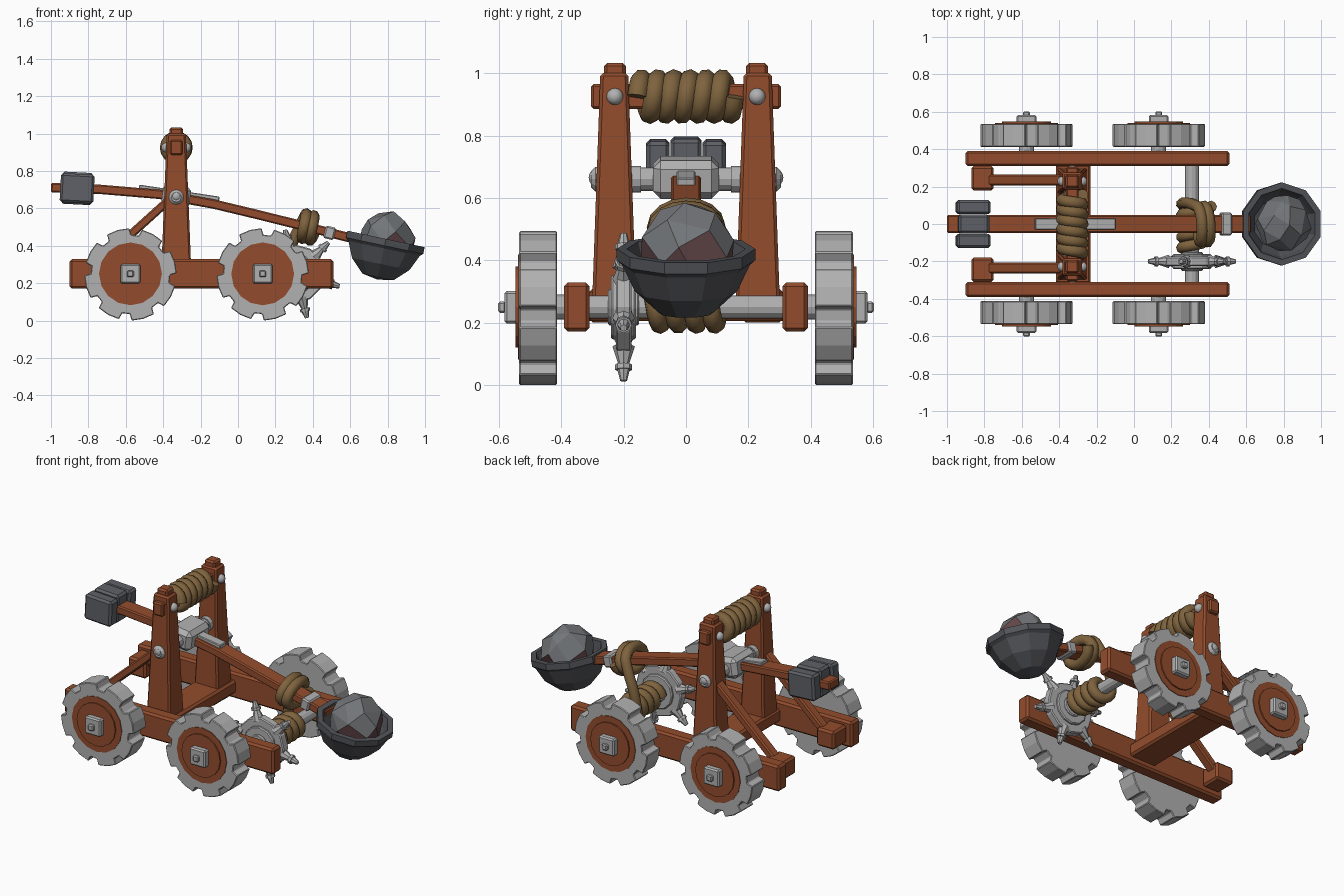
import bpy, bmesh, math, random
from mathutils import Vector, Matrix

if "Cube" in bpy.data.objects:
    bpy.data.objects.remove(bpy.data.objects["Cube"])

def mat(name, r, g, b):
    m = bpy.data.materials.new(name)
    m.diffuse_color = (r, g, b, 1)
    m.use_nodes = True
    m.node_tree.nodes["Principled BSDF"].inputs["Base Color"].default_value = m.diffuse_color
    return m

WOOD = mat("red brown wood", 0.29, 0.073, 0.026)
STEEL = mat("light grey metal", 0.44, 0.44, 0.44)
IRON = mat("dark iron", 0.115, 0.12, 0.135)
BOWL = mat("bowl iron", 0.085, 0.088, 0.097)
STONE = mat("grey stone", 0.17, 0.18, 0.19)
MAUVE = mat("mauve stone", 0.13, 0.065, 0.07)
ROPE = mat("tan rope", 0.21, 0.125, 0.048)

def finish(name, bm, material, bevel=0):
    bmesh.ops.recalc_face_normals(bm, faces=bm.faces)
    me = bpy.data.meshes.new(name)
    bm.to_mesh(me)
    bm.free()
    me.materials.append(material)
    ob = bpy.data.objects.new(name, me)
    bpy.context.collection.objects.link(ob)
    if bevel:
        mod = ob.modifiers.new("bevel", 'BEVEL')
        mod.width, mod.segments = bevel, 1
    return ob

def box(name, c, size, material, bevel=0.012, tilt=0, top=(1, 1)):
    """Box with optional taper at the top and tilt about the y axis (positive = down towards +x)."""
    bm = bmesh.new()
    bmesh.ops.create_cube(bm, size=1)
    for v in bm.verts:
        if v.co.z > 0:
            v.co.x *= top[0]
            v.co.y *= top[1]
        v.co = Vector([a * b for a, b in zip(v.co, size)])
    bm.transform(Matrix.Translation(c) @ Matrix.Rotation(math.radians(tilt), 4, 'Y'))
    return finish(name, bm, material, bevel)

def rods(name, segs, material, n=12, bevel=0):
    """Tapered cylinders, each (start, end, start radius, end radius), in one object."""
    bm = bmesh.new()
    for p, q, r0, r1 in segs:
        p, q = Vector(p), Vector(q)
        d = q - p
        bmesh.ops.create_cone(bm, cap_ends=True, segments=n, radius1=r0, radius2=r1, depth=d.length,
                              matrix=Matrix.Translation((p + q) / 2) @ d.to_track_quat('Z', 'Y').to_matrix().to_4x4())
    return finish(name, bm, material, bevel)

def ball(name, c, r):
    bm = bmesh.new()
    bmesh.ops.create_uvsphere(bm, u_segments=12, v_segments=8, radius=r, matrix=Matrix.Translation(c))
    ob = finish(name, bm, STEEL)
    ob.data.shade_smooth()

def rope(name, pts, r):
    cu = bpy.data.curves.new(name, 'CURVE')
    cu.dimensions = '3D'
    cu.bevel_depth, cu.bevel_resolution, cu.use_fill_caps = r, 2, True
    sp = cu.splines.new('POLY')
    sp.points.add(len(pts) - 1)
    for p, co in zip(sp.points, pts):
        p.co = (*co, 1)
    tmp = bpy.data.objects.new(name, cu)
    bpy.context.collection.objects.link(tmp)
    bpy.context.view_layer.update()
    me = bpy.data.meshes.new_from_object(tmp.evaluated_get(bpy.context.evaluated_depsgraph_get()))
    bpy.data.objects.remove(tmp)
    me.materials.clear()
    me.materials.append(ROPE)
    me.shade_smooth()
    bpy.context.collection.objects.link(bpy.data.objects.new(name, me))

def wheel(x, s):
    """Toothed rim, wooden disc, hub bolt and stub axle."""
    bm = bmesh.new()
    ring = []
    for k in range(8):
        for da, r in ((-17, .212), (-14.5, .247), (0, .247), (14.5, .247), (17, .212)):
            a = math.radians(-74 + 45 * k + da)
            ring.append(bm.verts.new((x + r * math.cos(a), s * .413, .247 + r * math.sin(a))))
    f = bm.faces.new(ring)
    ext = bmesh.ops.extrude_face_region(bm, geom=[f])['geom']
    bmesh.ops.translate(bm, verts=[v for v in ext if isinstance(v, bmesh.types.BMVert)], vec=(0, s * .122, 0))
    finish("wheel_rim", bm, STEEL, 0.004)
    P = lambda y: (x, s * y, .25)
    rods("wheel_disc", [(P(.42), P(.539), .168, .168), (P(.53), P(.547), .13, .13)], WOOD, 16)
    box("hub_plate", P(.56), (.105, .045, .105), STEEL, .008)
    box("hub_bolt", P(.59), (.036, .024, .036), STEEL, .006)
    rods("axle_stub", [(P(.33), P(.43), .04, .04)], STEEL)

PX = -0.33  # x of the towers and pivot
for s in (-1, 1):
    # chassis
    box("side_rail", (-.195, s * .35, .25), (1.41, .082, .157), WOOD)
    for x in (-.575, .132):
        wheel(x, s)
    # towers
    box("tower_post", (PX, s * .23, .603), (.165, .146, .795), WOOD, .01, 0, (.62, .61))
    box("tower_cap", (PX, s * .228, 1.005), (.072, .07, .055), WOOD, .01)
    for sx in (-1, 1):
        ball("post_stud", (PX + sx * .053, s * .228, .925), .027)
    ball("pivot_stud", (PX, s * .28, .665), .032)
    rods("pivot_end", [((PX, s * .26, .66), (PX, s * .29, .66), .04, .04),
                       ((PX, s * .29, .66), (PX, s * .304, .66), .04, .026),
                       ((PX, s * .145, .66), (PX, s * .19, .66), .043, .043)], STEEL)
    # rear braces
    box("brace_foot", (-.81, s * .245, .255), (.12, .13, .11), WOOD)
    box("rear_brace", (-.585, s * .235, .45), (.61, .06, .045), WOOD, .008, -42)
box("cross_beam", (PX + .005, 0, .245), (.185, .64, .08), WOOD)
box("top_beam", (PX, 0, .925), (.066, .608, .08), WOOD, .008)

# rope wound on the top beam
coil = []
for i in range(6 * 16 + 1):
    a = 2 * math.pi * i / 16
    coil.append((PX + .055 * math.cos(a), -.155 + .31 * i / 96, .925 + .055 * math.sin(a)))
rope("top_rope_coil", coil, .033)

# pivot
rods("pivot_axle", [((PX, -.27, .66), (PX, .27, .66), .037, .037)], STEEL)
box("pivot_saddle", (PX, 0, .665), (.15, .212, .125), STEEL, .025, 8)

# throwing arm swept along a gentle bend
path = [(-1, .711), (-.74, .702), (-.42, .675), (-.13, .623), (.1, .568), (.33, .511), (.62, .437)]
bm = bmesh.new()
prev = None
for i, (x, z) in enumerate(path):
    a, b = path[max(i - 1, 0)], path[min(i + 1, len(path) - 1)]
    t = Vector((b[0] - a[0], 0, b[1] - a[1])).normalized()
    n = Vector((-t.z, 0, t.x)) * .025
    c = Vector((x, 0, z))
    sec = [bm.verts.new(c + n * u + Vector((0, .048 * w, 0))) for u, w in ((1, 1), (1, -1), (-1, -1), (-1, 1))]
    if prev:
        for k in range(4):
            bm.faces.new((prev[k], prev[(k + 1) % 4], sec[(k + 1) % 4], sec[k]))
    else:
        bm.faces.new(sec)
    prev = sec
bm.faces.new(prev[::-1])
finish("throwing_arm", bm, WOOD, .007)
box("arm_strap", (-.315, 0, .681), (.435, .06, .028), STEEL, .004, 8.5)
box("arm_clamp", (.49, 0, .469), (.056, .122, .068), STEEL, .008, 14)

# counterweight
box("counterweight_middle", (-.86, 0, .707), (.165, .1, .172), IRON, .012, 3)
for s in (-1, 1):
    box("counterweight_side", (-.86, s * .09, .707), (.18, .075, .155), IRON, .012, 3)

# bowl: revolved profile, tilted with the arm
prof = [(0, -.2), (.09, -.185), (.165, -.115), (.205, -.03), (.222, -.015), (.222, .022),
        (.19, .022), (.175, -.03), (.13, -.11), (0, -.15)]
bm = bmesh.new()
vs = [bm.verts.new((r, 0, z)) for r, z in prof]
es = [bm.edges.new(e) for e in zip(vs, vs[1:])]
bmesh.ops.spin(bm, geom=vs + es, cent=(0, 0, 0), axis=(0, 0, 1), angle=2 * math.pi, steps=10)
bmesh.ops.remove_doubles(bm, verts=bm.verts, dist=1e-4)
bm.transform(Matrix.Translation((.787, 0, .415)) @ Matrix.Rotation(math.radians(12), 4, 'Y')
             @ Matrix.Rotation(math.radians(18), 4, 'Z'))
finish("bowl", bm, BOWL)

# stone: hull of jittered points, mauve on its lower faces
random.seed(4)
bm = bmesh.new()
for i in range(30):
    z = 1 - 2 * (i + .5) / 30
    a = i * 2.4 + random.uniform(-.3, .3)
    r = math.sqrt(1 - z * z) * random.uniform(.93, 1.05)
    bm.verts.new((.795 + .155 * r * math.cos(a), .155 * r * math.sin(a), .425 + .165 * z))
bmesh.ops.convex_hull(bm, input=bm.verts)
bmesh.ops.dissolve_limit(bm, angle_limit=.3, verts=bm.verts, edges=bm.edges)
stone = finish("stone", bm, STONE)
stone.data.materials.append(MAUVE)
for p in stone.data.polygons:
    p.material_index = int(p.center.z < .435)

# winch
W = Vector((.31, 0, .25))
rods("winch_shaft", [(W + Vector((0, -.32, 0)), W + Vector((0, .32, 0)), .037, .037)], STEEL)
Y = lambda y: W + Vector((0, y, 0))
rods("winch_disc", [(Y(-.225), Y(-.175), .155, .155), (Y(-.24), Y(-.16), .105, .105),
                    (Y(-.25), Y(-.15), .06, .06)], STEEL, 12, .006)
spikes = []
for k in range(6):
    a = math.radians(-76 + 60 * k)
    R = lambda r: Y(-.2) + Vector((math.cos(a), 0, math.sin(a))) * r
    spikes += [(R(.13), R(.192), .036, .016), (R(.19), R(.207), .027, .027), (R(.207), R(.243), .02, .011)]
rods("winch_spikes", spikes, STEEL, 8)

# rope: wound on the winch, up to the arm and twice round it
pts = []
for i in range(65):
    a = math.pi + 2 * math.pi * (64 - i) / 16
    pts.append((.31 + .055 * math.cos(a), -.128 + .235 * i / 64, .25 + .055 * math.sin(a)))
pts += [(.262, .112, .32), (.28, .113, .39), (.305, .11, .45)]
for i in range(33):
    t = 2 * math.pi * i / 16
    pts.append((.335 + .08 * i / 32 + .02 * math.sin(t), .095 * math.cos(t), .51 - .02 * i / 32 + .063 * math.sin(t)))
rope("winch_rope", pts, .031)
